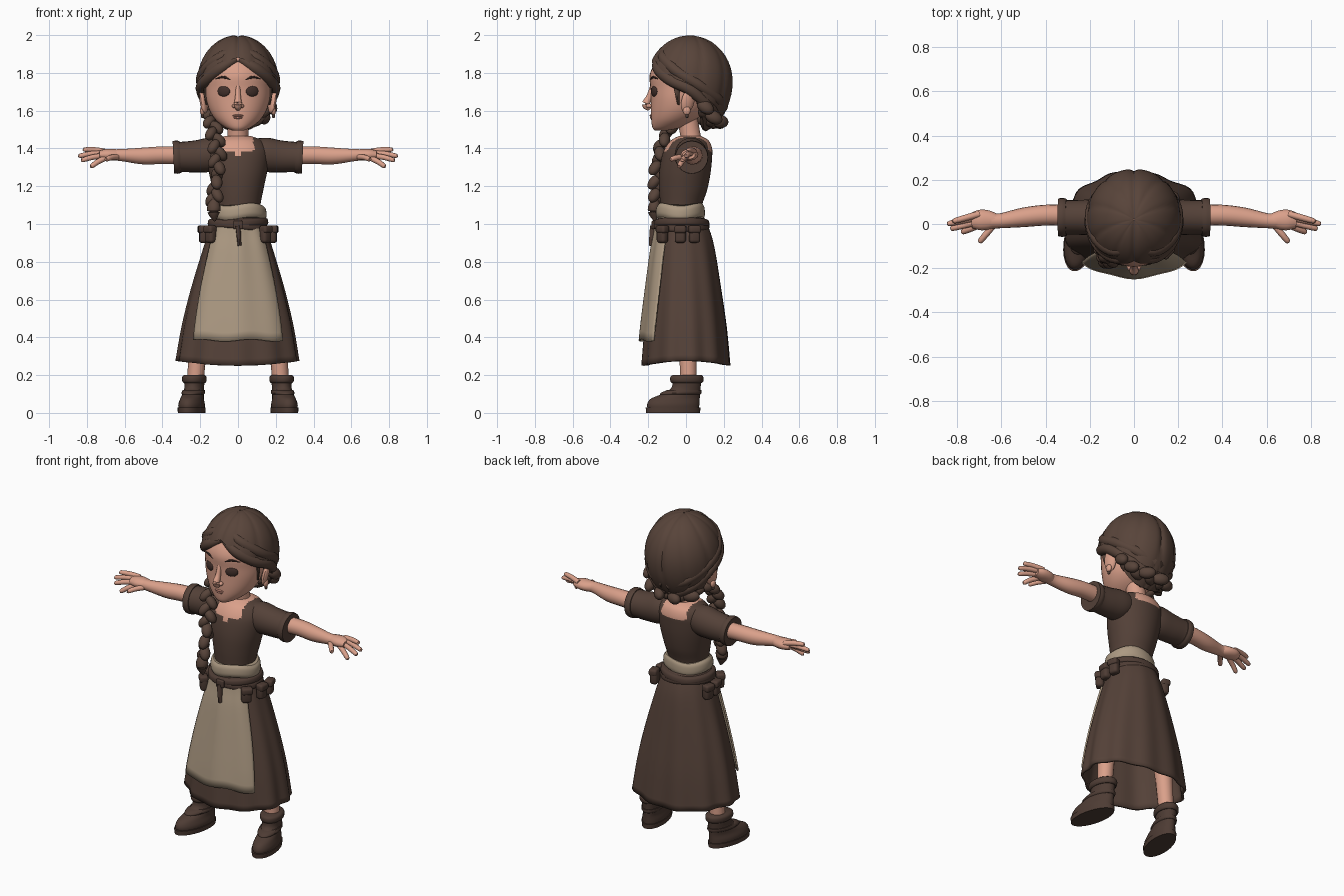
import bpy, bmesh, math
from mathutils import Vector, Matrix, Euler

if "Cube" in bpy.data.objects:
    bpy.data.objects.remove(bpy.data.objects["Cube"])

def material(name, rgb):
    m = bpy.data.materials.new(name)
    m.diffuse_color = [((c / 255 + 0.055) / 1.055) ** 2.4 for c in rgb] + [1]
    m.use_nodes = True
    m.node_tree.nodes["Principled BSDF"].inputs["Base Color"].default_value = m.diffuse_color
    return m

CLOTH = material("brown cloth", (84, 65, 56))
HAIR = material("brown hair", (88, 68, 58))
LEATHER = material("dark leather", (78, 60, 52))
CREAM = material("cream linen", (172, 153, 130))
SKIN = material("skin", (218, 160, 138))
LIP = material("lip", (188, 130, 114))
DARK = material("dark eye", (66, 48, 43))

def finish(name, bm, *mats):
    bmesh.ops.recalc_face_normals(bm, faces=bm.faces)
    me = bpy.data.meshes.new(name)
    bm.to_mesh(me)
    bm.free()
    ob = bpy.data.objects.new(name, me)
    bpy.context.collection.objects.link(ob)
    for m in mats:
        me.materials.append(m)
    return ob

def spline(keys, t):
    """Smooth interpolation through equally spaced keys."""
    i = max(0, min(int(t), len(keys) - 2))
    f = t - i
    k = [keys[max(0, min(j, len(keys) - 1))] for j in range(i - 1, i + 3)]
    return [0.5 * (2 * b + (c - a) * f + (2 * a - 5 * b + 4 * c - d) * f * f
                   + (3 * b - a - 3 * c + d) * f ** 3) for a, b, c, d in zip(*k)]

def skin_rows(name, rows, mats, closed=True, caps=True, rule=None):
    bm = bmesh.new()
    vs = [[bm.verts.new(p) for p in r] for r in rows]
    n = len(rows[0])
    for a, b in zip(vs, vs[1:]):
        for j in range(n if closed else n - 1):
            k = (j + 1) % n
            bm.faces.new((a[j], a[k], b[k], b[j]))
    if caps:
        bm.faces.new(vs[0])
        bm.faces.new(vs[-1])
    if rule:
        for f in bm.faces:
            f.material_index = rule(f.calc_center_median())
    return finish(name, bm, *mats)

def loft(name, keys, mats, n=32, sub=4, span=None, arc=None, mod=None, caps=True, rule=None):
    """Stacked ellipses; key = z, centre x, half width, front y, back y."""
    t0, t1 = span or (0, len(keys) - 1)
    steps = max(1, round((t1 - t0) * sub))
    rows = []
    for i in range(steps + 1):
        t = t0 + (t1 - t0) * i / steps
        z, cx, rx, yf, yb = spline(keys, t)
        row = []
        for j in range(n):
            if arc:
                h = arc[0] + (arc[1] - arc[0]) * i / steps
                a = -h + 2 * h * j / (n - 1)
            else:
                a = math.tau * j / n
            p = Vector((cx + rx * math.sin(a), (yf + yb) / 2 - (yb - yf) / 2 * math.cos(a), z))
            row.append(mod(p, a, t) if mod else p)
        rows.append(row)
    return skin_rows(name, rows, mats, not arc, caps and not arc, rule)

def tube(name, keys, mat, n=14, sub=5):
    """Swept ellipse; key = x, y, z, horizontal radius, vertical radius."""
    steps = (len(keys) - 1) * sub
    rows = []
    for i in range(steps + 1):
        t = i / sub
        x, y, z, r, s = spline(keys, t)
        d = Vector(spline(keys, min(t + .05, len(keys) - 1))[:3]) - Vector(spline(keys, max(t - .05, 0))[:3])
        q = d.to_track_quat('Z', 'Y')
        rows.append([Vector((x, y, z)) + q @ Vector((r * math.cos(a), s * math.sin(a), 0))
                     for a in (math.tau * j / n for j in range(n))])
    return skin_rows(name, rows, [mat])

def balls(name, items, mat, seg=16):
    """Ellipsoids in one mesh; item = location, radii, rotation."""
    bm = bmesh.new()
    for loc, rad, rot in items:
        m = Matrix.LocRotScale(Vector(loc), Euler(rot), Vector(rad))
        bmesh.ops.create_uvsphere(bm, u_segments=seg, v_segments=seg // 2 + 2, radius=1, matrix=m)
    return finish(name, bm, mat)

def box(name, loc, size, rot, mat, bevel):
    bm = bmesh.new()
    bmesh.ops.create_cube(bm, size=1, matrix=Matrix.LocRotScale(Vector(loc), Euler(rot), Vector(size)))
    bmesh.ops.bevel(bm, geom=bm.edges[:], offset=bevel, segments=3, affect='EDGES', profile=.5)
    return finish(name, bm, mat)

def thicken(ob, t):
    m = ob.modifiers.new("thickness", 'SOLIDIFY')
    m.thickness, m.offset = t, 0

# Head, neck and face
loft("head", [(1.495, 0, .03, -.165, -.10), (1.512, 0, .07, -.178, -.02), (1.55, 0, .117, -.184, .05),
              (1.60, 0, .15, -.186, .10), (1.66, 0, .168, -.186, .12), (1.72, 0, .174, -.188, .14),
              (1.79, 0, .174, -.192, .15), (1.86, 0, .15, -.158, .13), (1.92, 0, .09, -.09, .08)], [SKIN], 36)
tube("neck", [(0, .035, 1.39, .068, .062), (0, .025, 1.46, .056, .055), (0, .005, 1.57, .055, .055)], SKIN)
tube("nose", [(0, -.178, 1.73, .012, .012), (0, -.194, 1.675, .015, .016), (0, -.212, 1.632, .021, .022),
              (0, -.192, 1.607, .012, .01)], SKIN)
balls("nostrils", [((s * .017, -.195, 1.625), (.015, .017, .012), (0, 0, 0)) for s in (1, -1)], SKIN)
balls("lips", [((0, -.182, 1.574), (.029, .012, .006), (0, 0, 0)),
               ((0, -.180, 1.563), (.024, .012, .007), (0, 0, 0))], LIP)
balls("eyes", [((s * .075, -.167, 1.703), (.036, .012, .029), (0, 0, s * .42)) for s in (1, -1)], DARK, 20)
for s in (1, -1):
    tube("eyebrow", [(s * .035, -.183, 1.762, .006, .006), (s * .075, -.174, 1.777, .008, .008),
                     (s * .118, -.146, 1.768, .004, .004)], DARK, 8)
    balls("ear", [((s * .182, .01, 1.65), (.018, .037, .066), (-.15, s * .2, s * .35)),
                  ((s * .188, .004, 1.60), (.013, .02, .024), (0, 0, 0))], SKIN)
    balls("earring", [((s * .188, .005, 1.572), (.009, .009, .012), (0, 0, 0))], LEATHER, 10)
    tube("sideburn", [(s * .172, -.05, 1.75, .012, .02), (s * .17, -.045, 1.69, .01, .016),
                      (s * .165, -.04, 1.63, .005, .005)], HAIR, 8)

# Hair cap with centre parting and swept strands
def hair_point(a, theta, k=1):
    rz = .25 if theta < math.pi / 2 else .28
    strand = abs(math.sin(4.5 * abs(a) + .9 * theta))
    part = math.exp(-(math.sin(a) * math.sin(theta) / .06) ** 2)
    r = k * (1 - .03 * (1 - strand) ** 2 * math.sin(theta) - .03 * part * (theta < 1.9))
    return Vector((.216 * r * math.sin(theta) * math.sin(a),
                   .02 - .23 * r * math.sin(theta) * math.cos(a), 1.75 + rz * r * math.cos(theta)))

def polar(z):
    return math.acos((z - 1.75) / (.25 if z > 1.75 else .28))

HAIRLINE = [(1.885,), (1.825,), (1.755,), (1.70,), (1.53,), (1.495,), (1.49,)]
rows = [[hair_point(a, max(.01, i / 20 * polar(spline(HAIRLINE, abs(a) / math.pi * 6)[0])))
         for a in (math.tau * j / 96 - math.pi for j in range(96))] for i in range(21)]
rows.append([Vector((p.x * .8, .02 + (p.y - .02) * .8, p.z + .01)) for p in rows[-1]])
skin_rows("hair_cap", rows, [HAIR], caps=False)

# Rolled locks sweeping from the parting to the nape
LOCKS = {"front_lock": [(3, 1.89), (30, 1.835), (60, 1.765), (90, 1.71), (120, 1.62), (150, 1.56), (177, 1.545)],
         "upper_lock": [(5, 1.945), (38, 1.89), (72, 1.81), (105, 1.73), (140, 1.65), (176, 1.60)]}
for name, path in LOCKS.items():
    for s in (1, -1):
        keys = []
        for i, (deg, z) in enumerate(path):
            r = .018 if i == 0 else .032
            keys.append((*hair_point(s * math.radians(deg), polar(z), .9), r, r))
        tube(name, keys, HAIR, 12)

def braid(name, path, steps, size):
    items = []
    for i in range(steps):
        t = i / (steps - 1) * (len(path) - 1)
        x, y, z = spline(path, t)
        d = Vector(spline(path, min(t + .1, len(path) - 1))) - Vector(spline(path, max(0, t - .1)))
        q = d.to_track_quat('Z', 'Y')
        s = 1 if i % 2 else -1
        rot = q @ Euler((0, s * .65, 0)).to_quaternion()
        items.append((Vector((x, y, z)) + q @ Vector((s * size * .45, 0, 0)),
                      (size * .72, size * .8, size * 1.15), rot.to_euler()))
    return balls(name, items, HAIR, 14)

braid("nape_braid", [(.16, .09, 1.62), (.12, .135, 1.56), (.03, .165, 1.54), (-.07, .15, 1.54), (-.13, .09, 1.56)], 10, .044)
braid("shoulder_braid", [(-.12, .09, 1.58), (-.135, .0, 1.57), (-.13, -.085, 1.50), (-.112, -.135, 1.41),
                         (-.108, -.15, 1.31), (-.118, -.152, 1.21), (-.125, -.16, 1.13)], 17, .039)
tube("braid_tie", [(-.125, -.16, 1.145, .024, .024), (-.126, -.162, 1.12, .024, .024)], LEATHER)
tube("braid_tuft", [(-.126, -.162, 1.13, .02, .02), (-.128, -.167, 1.09, .036, .034),
                    (-.128, -.168, 1.055, .03, .03), (-.122, -.165, 1.015, .005, .005)], HAIR)

# Bodice with open neckline
loft("bodice", [(1.0, 0, .12, -.13, .08), (1.09, 0, .118, -.135, .083), (1.18, 0, .134, -.142, .112),
                (1.27, 0, .153, -.142, .13), (1.35, 0, .164, -.13, .138), (1.40, 0, .16, -.112, .138),
                (1.442, 0, .13, -.08, .12), (1.465, 0, .07, -.04, .08)], [CLOTH, SKIN], 64, 6,
     rule=lambda c: int(abs(c.x) < .083 and c.z > (1.36 if abs(c.x) < .018 and c.y < 0 else 1.388)))

# Sleeves, arms and hands
FINGERS = [((.70, .045, 1.383), (.82, .012, 1.395)), ((.71, .03, 1.375), (.845, .0, 1.36)),
           ((.71, .01, 1.362), (.83, -.022, 1.337)), ((.70, -.005, 1.35), (.78, -.038, 1.303)),
           ((.64, -.01, 1.355), (.70, -.083, 1.342))]
for s in (1, -1):
    tube("sleeve", [(s * .07, .025, 1.385, .075, .07), (s * .14, .027, 1.368, .085, .09),
                    (s * .22, .03, 1.358, .08, .085), (s * .30, .03, 1.355, .078, .08),
                    (s * .335, .03, 1.353, .082, .083)], CLOTH, 24)
    tube("sleeve_cuff", [(s * .305, .03, 1.355, .083, .084), (s * .322, .03, 1.354, .088, .088),
                         (s * .342, .03, 1.353, .086, .086)], CLOTH, 24)
    tube("arm", [(s * .28, .04, 1.362, .048, .048), (s * .40, .04, 1.364, .047, .047),
                 (s * .50, .03, 1.36, .044, .045), (s * .60, .015, 1.364, .034, .034),
                 (s * .65, .014, 1.366, .034, .03)], SKIN, 18)
    tube("palm", [(s * .62, .015, 1.365, .03, .03), (s * .66, .018, 1.366, .044, .031),
                  (s * .70, .018, 1.367, .046, .03), (s * .735, .015, 1.365, .034, .022)], SKIN)
    for (x, y, z), (u, v, w) in FINGERS:
        tube("finger", [(s * x, y, z, .015, .015), (s * (x + u) / 2, (y + v) / 2, (z + w) / 2 + .004, .0145, .0145),
                        (s * (u * .93 + x * .07), v * .93 + y * .07, w * .93 + z * .07, .012, .012),
                        (s * u, v, w, .004, .004)], SKIN, 10, 3)

# Pleated skirt
SKIRT = [(1.03, 0, .125, -.14, .09), (.95, 0, .15, -.148, .125), (.85, 0, .182, -.163, .15),
         (.65, 0, .24, -.186, .182), (.45, 0, .286, -.207, .21), (.25, 0, .317, -.222, .228)]

def pleat(p, a, t):
    f = t / 5
    k = 1 + .028 * f * math.cos(11 * a) + .012 * f * math.cos(5 * a + 1)
    return Vector((p.x * k, p.y * k, p.z + .025 * f ** 4 * math.sin(a) ** 2))

thicken(loft("skirt", SKIRT, [CLOTH], 88, 4, mod=pleat, caps=False), .014)

# Apron following the skirt front
def drape(p, a, t):
    out = .012 + .02 * t / 5 + .004 * math.cos(9 * a)
    return p + Vector((.6 * out * math.sin(a), -out, .006 * math.sin(7 * a) * (t > 4)))

thicken(loft("apron", SKIRT, [CREAM], 33, 5, span=(.3, 4.3), arc=(1.0, .84), mod=drape), .01)

# Waistband and belt
loft("apron_waistband", [(1.03, .005, .138, -.152, .095), (1.05, .005, .146, -.16, .10),
                         (1.085, .005, .143, -.157, .098), (1.103, .005, .13, -.145, .09)], [CREAM], 40,
     mod=lambda p, a, t: p + Vector((0, 0, .008 * math.sin(3 * a))))
for name, dz, tilt in (("belt", 0, .06), ("crossed_belt", -.012, -.10)):
    loft(name, [(.985 + dz, 0, .148, -.158, .115), (.992 + dz, 0, .16, -.17, .124),
                (1.018 + dz, 0, .156, -.168, .12), (1.026 + dz, 0, .14, -.15, .105)], [LEATHER], 40, 3,
         mod=lambda p, a, t: p + Vector((0, 0, tilt * p.x)))
box("belt_buckle", (0, -.172, .995), (.05, .02, .045), (0, 0, 0), LEATHER, .006)
tube("belt_strap", [(.0, -.178, .99, .016, .009), (.004, -.182, .94, .015, .009),
                    (.008, -.185, .885, .012, .009)], LEATHER, 8)

# Belt pouches on both sides
for s in (1, -1):
    for x, y, turn in ((.145, -.125, -.75), (.182, -.03, -.1), (.182, .045, .25)):
        box("pouch", (s * x, y, .945), (.046, .058, .09), (0, 0, s * turn), LEATHER, .016)
        box("pouch_flap", (s * (x + .004), y, .972), (.05, .064, .04), (0, 0, s * turn), LEATHER, .012)

# Legs and boots, toes turned out
def turn_out(s):
    def f(p, a, t):
        q = Matrix.Rotation(.2, 3, 'Z') @ p + Vector((.232, 0, 0))
        return Vector((s * q.x, q.y, q.z))
    return f

BOOT = [(.015, 0, .064, -.205, .07), (.045, 0, .066, -.21, .072), (.075, 0, .058, -.19, .074),
        (.10, 0, .054, -.13, .076), (.13, 0, .051, -.08, .078), (.17, 0, .053, -.072, .082), (.19, 0, .052, -.07, .082)]
for s in (1, -1):
    tube("leg", [(s * .19, .01, .60, .06, .06), (s * .21, .01, .38, .05, .05),
                 (s * .226, .013, .16, .043, .043)], SKIN)
    loft("boot", BOOT, [LEATHER], 28, 4, mod=turn_out(s))
    loft("boot_sole", [(0, 0, .068, -.215, .076), (.028, 0, .07, -.218, .078)], [LEATHER], 28, 1, mod=turn_out(s))
    loft("boot_cuff", [(.158, 0, .055, -.075, .085), (.168, 0, .063, -.084, .093),
                       (.19, 0, .063, -.084, .093), (.2, 0, .054, -.072, .084)], [LEATHER], 28, 3, mod=turn_out(s))
    loft("boot_strap", [(.098, 0, .054, -.14, .078), (.106, 0, .06, -.135, .084),
                        (.12, 0, .057, -.105, .083)], [LEATHER], 28, 2, mod=turn_out(s))

# Smooth shading with sharp creases kept
bpy.ops.object.select_all(action='SELECT')
bpy.context.view_layer.objects.active = bpy.data.objects["head"]
bpy.ops.object.shade_smooth_by_angle(angle=math.radians(42))
